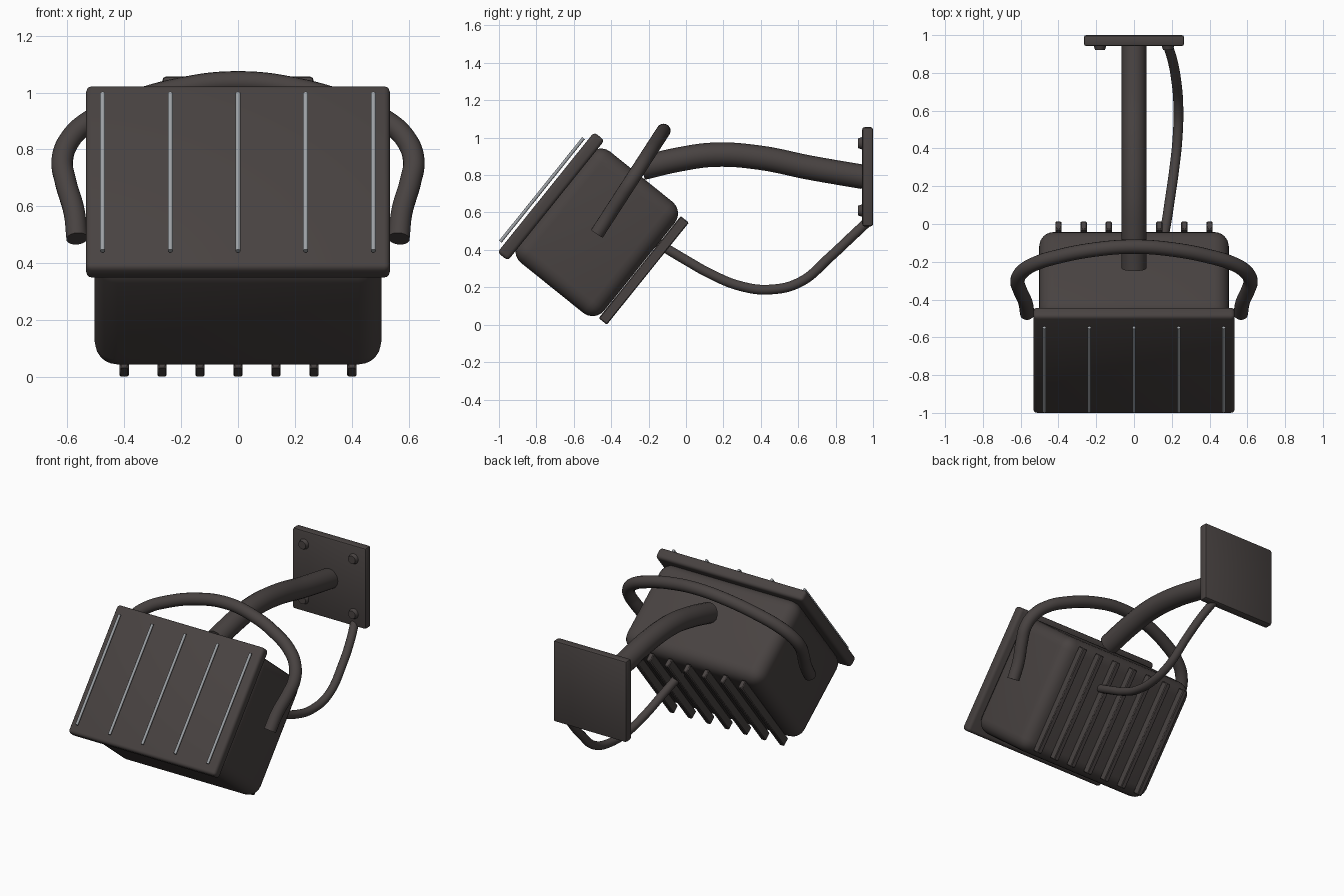
import bpy, bmesh, math
from mathutils import Matrix, Vector

if "Cube" in bpy.data.objects:
    bpy.data.objects.remove(bpy.data.objects["Cube"])


def material(name, col):
    m = bpy.data.materials.new(name)
    m.diffuse_color = (*col, 1)
    m.use_nodes = True
    m.node_tree.nodes["Principled BSDF"].inputs["Base Color"].default_value = m.diffuse_color
    return m


DARK = material("dark_bronze", (0.065, 0.055, 0.053))
STEEL = material("light_steel", (0.34, 0.36, 0.38))

# Lamp head frame: local y points out of the back, local z runs up the tilted face
HEAD = Matrix.Rotation(math.radians(-38.8), 4, 'X')
MID = 0.085  # centre of the head along its tilted height


def smooth(ob, angle=40):
    bpy.ops.object.select_all(action='DESELECT')
    ob.select_set(True)
    bpy.context.view_layer.objects.active = ob
    bpy.ops.object.shade_smooth_by_angle(angle=math.radians(angle))


def finish(name, bm, mat, matrix):
    bm.transform(matrix)
    me = bpy.data.meshes.new(name)
    bm.to_mesh(me)
    bm.free()
    me.materials.append(mat)
    ob = bpy.data.objects.new(name, me)
    bpy.context.collection.objects.link(ob)
    smooth(ob)
    return ob


def box(name, lo, hi, bevel, segs, mat=DARK, matrix=Matrix()):
    lo, hi = Vector(lo), Vector(hi)
    bm = bmesh.new()
    bmesh.ops.create_cube(bm, size=1)
    bmesh.ops.scale(bm, vec=hi - lo, verts=bm.verts)
    bmesh.ops.translate(bm, vec=(lo + hi) / 2, verts=bm.verts)
    bmesh.ops.bevel(bm, geom=bm.edges[:], offset=bevel, segments=segs,
                    profile=0.5, affect='EDGES')
    return finish(name, bm, mat, matrix)


def cylinder(name, r1, r2, depth, mat, matrix, segs=16):
    bm = bmesh.new()
    bmesh.ops.create_cone(bm, cap_ends=True, segments=segs, radius1=r1,
                          radius2=r2, depth=depth)
    return finish(name, bm, mat, matrix)


def tube(name, pts, radius, mat=DARK):
    cu = bpy.data.curves.new(name, 'CURVE')
    cu.dimensions = '3D'
    cu.bevel_depth = radius
    cu.bevel_resolution = 6
    cu.resolution_u = 8
    cu.use_fill_caps = True
    sp = cu.splines.new('BEZIER')
    sp.bezier_points.add(len(pts) - 1)
    for bp, p in zip(sp.bezier_points, pts):
        bp.co = p
        bp.handle_left_type = bp.handle_right_type = 'AUTO'
    cu.materials.append(mat)
    ob = bpy.data.objects.new(name, cu)
    bpy.context.collection.objects.link(ob)
    bpy.ops.object.select_all(action='DESELECT')
    ob.select_set(True)
    bpy.context.view_layer.objects.active = ob
    bpy.ops.object.convert(target='MESH')
    smooth(bpy.context.view_layer.objects.active)


# Lamp housing and front frame
box("lamp_housing", (-0.503, -0.975, MID - 0.38), (0.503, -0.388, MID + 0.382),
    0.08, 5, matrix=HEAD)
box("front_frame", (-0.533, -1.028, MID - 0.415), (0.533, -0.957, MID + 0.41),
    0.02, 3, matrix=HEAD)

# Guard bars across the front
for i in range(5):
    cylinder(f"guard_bar_{i + 1}", 0.009, 0.009, 0.71, STEEL,
             HEAD @ Matrix.Translation(((i - 2) * 0.2375, -1.052, 0.079)), 12)

# Cooling fins on the back
for i in range(7):
    x = (i - 3) * 0.1333
    box(f"cooling_fin_{i + 1}", (x - 0.0165, -0.386, MID - 0.35),
        (x + 0.0165, -0.33, MID + 0.35), 0.005, 1, matrix=HEAD)

# Curved bracket over the housing, lying in a tilted plane
half = [(0.565, 0.487), (0.575, 0.58), (0.606, 0.69), (0.617, 0.76),
        (0.59, 0.835), (0.52, 0.90), (0.40, 0.957), (0.2, 1.015)]
outline = half + [(0, 1.037)] + [(-x, z) for x, z in reversed(half)]
tube("bracket", [(x, -0.476 + (z - 0.487) * 0.647, z) for x, z in outline], 0.038)

# Support arm from housing to wall plate
arm = [(-0.235, 0.838), (-0.03, 0.885), (0.155, 0.909), (0.395, 0.893),
       (0.66, 0.84), (0.95, 0.79)]
tube("support_arm", [(0, y, z) for y, z in arm], 0.065)

# Power cable
tube("cable", [(0.14, -0.15, 0.435), (0.17, 0.0, 0.345), (0.19, 0.13, 0.272),
               (0.213, 0.29, 0.207), (0.23, 0.45, 0.188), (0.235, 0.61, 0.228),
               (0.222, 0.77, 0.362), (0.2, 0.88, 0.465), (0.172, 0.965, 0.545)], 0.026)

# Wall plate with four bolts
box("wall_plate", (-0.265, 0.942, 0.526), (0.265, 1.0, 1.056), 0.012, 2)
for sx in (-1, 1):
    for sz in (-1, 1):
        cylinder(f"bolt_{'left' if sx < 0 else 'right'}_{'low' if sz < 0 else 'high'}",
                 0.034, 0.026, 0.024, DARK,
                 Matrix.Translation((sx * 0.18, 0.932, 0.79 + sz * 0.18))
                 @ Matrix.Rotation(math.radians(90), 4, 'X'))
